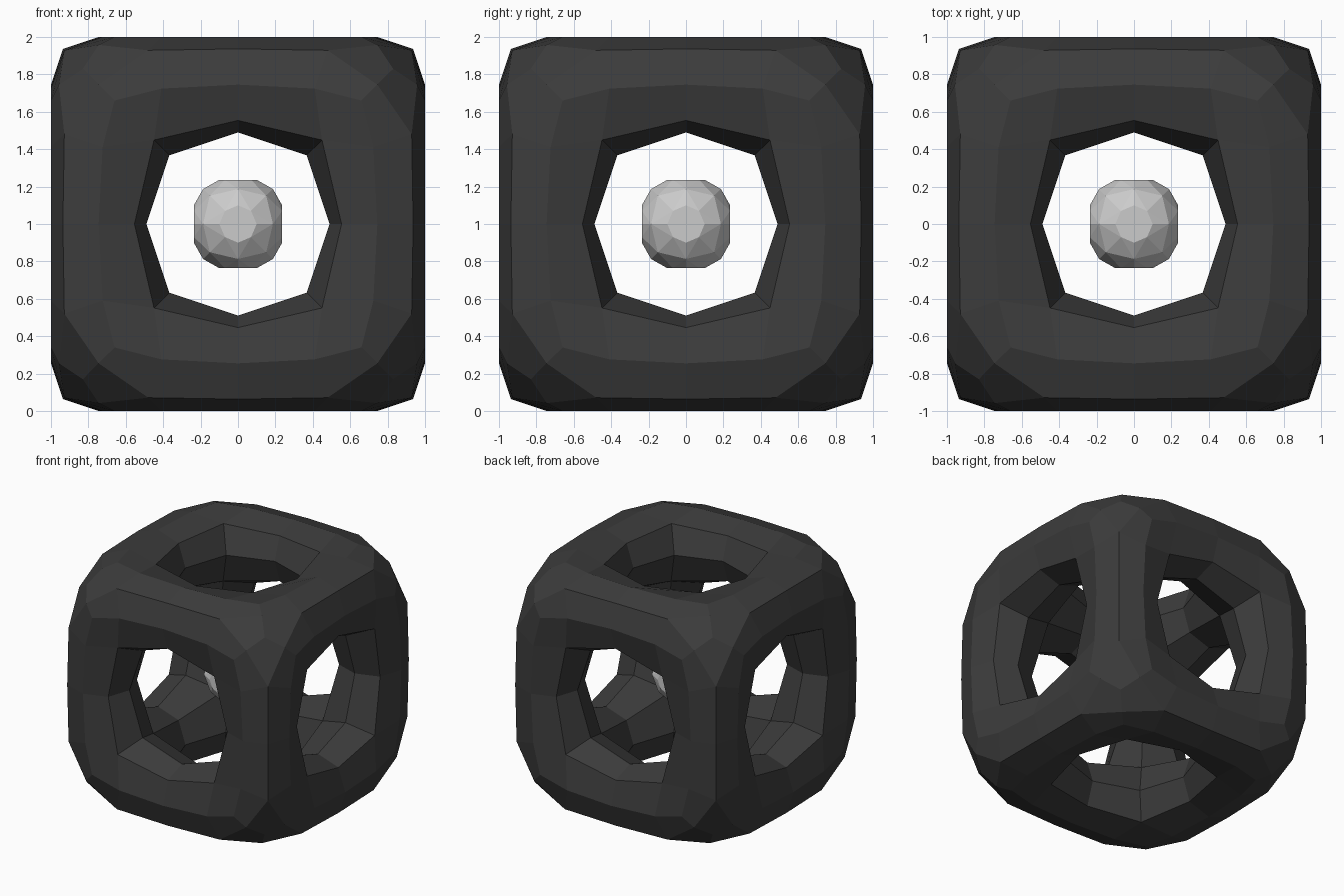
import bpy, bmesh
from itertools import permutations, product

if "Cube" in bpy.data.objects:
    bpy.data.objects.remove(bpy.data.objects["Cube"])

CENTRE = (0, 0, 1)


def images(poly):
    """All copies of a polygon under the symmetries of a cube."""
    seen = set()
    for order in permutations(range(3)):
        for sign in product((1, -1), repeat=3):
            pts = [tuple(round(p[order[k]] * sign[k], 4) + 0.0 for k in range(3)) for p in poly]
            key = frozenset(pts)
            if key not in seen:
                seen.add(key)
                yield pts


def finish(name, bm):
    mesh = bpy.data.meshes.new(name)
    bm.to_mesh(mesh)
    bm.free()
    ob = bpy.data.objects.new(name, mesh)
    ob.location = CENTRE
    bpy.context.collection.objects.link(ob)
    return ob


# Cage: cube frame with cut corners and square tunnels, subdivided once
a = 0.49
patches = [
    [(-a, a, 1), (a, a, 1), (a, 1, 1), (-a, 1, 1)],   # strut outside
    [(a, a, 1), (1, a, 1), (a, 1, 1)],                # corner of a side
    [(1, 1, a), (1, a, 1), (a, 1, 1)],                # corner cap
    [(-a, a, a), (a, a, a), (a, a, 1), (-a, a, 1)],   # tunnel wall
]
bm = bmesh.new()
verts = {}
for patch in patches:
    for pts in images(patch):
        for p in pts:
            if p not in verts:
                verts[p] = bm.verts.new(p)
        bm.faces.new([verts[p] for p in pts])
bmesh.ops.recalc_face_normals(bm, faces=bm.faces)
cage = finish("cage", bm)
sub = cage.modifiers.new("rounding", 'SUBSURF')
sub.levels = sub.render_levels = 1
sub.use_limit_surface = False

dark = bpy.data.materials.new("dark_grey")
dark.diffuse_color = (0.045, 0.045, 0.045, 1)
dark.use_nodes = True
dark.node_tree.nodes["Principled BSDF"].inputs["Base Color"].default_value = dark.diffuse_color
cage.data.materials.append(dark)

# Ball: faceted sphere with an octagon facing each side
bm = bmesh.new()
for seed in [(0.1, 0, 0.236), (0.07, 0.07, 0.236), (0.187, 0.187, 0), (0.151, 0.151, 0.151)]:
    for pts in images([seed]):
        bm.verts.new(pts[0])
bmesh.ops.convex_hull(bm, input=bm.verts)
bmesh.ops.dissolve_limit(bm, angle_limit=0.03, verts=bm.verts, edges=bm.edges)
bmesh.ops.recalc_face_normals(bm, faces=bm.faces)
finish("ball", bm)
